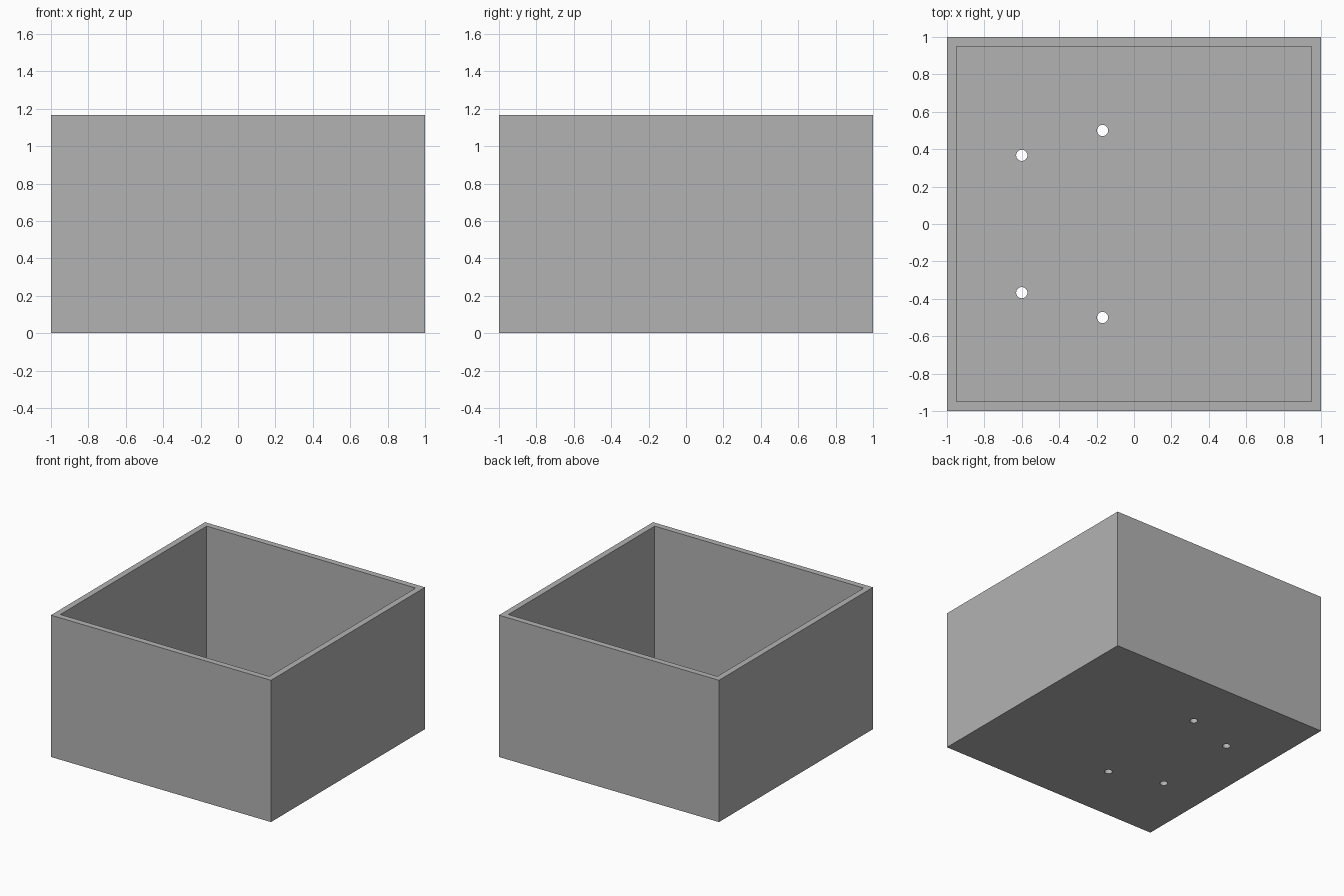
import bpy

WIDTH, HEIGHT, WALL, FLOOR = 2.0, 1.165, 0.05, 0.05
HOLE_RADIUS = 0.03

if "Cube" in bpy.data.objects:
    bpy.data.objects.remove(bpy.data.objects["Cube"], do_unlink=True)

# Single grey material
grey = bpy.data.materials.new("grey")
grey.use_nodes = True
colour = (0.45, 0.45, 0.45, 1)
grey.diffuse_color = colour
grey.node_tree.nodes["Principled BSDF"].inputs["Base Color"].default_value = colour


def block(name, size, bottom):
    """Box centred on the z axis with its underside at the given height."""
    bpy.ops.mesh.primitive_cube_add(size=1, location=(0, 0, bottom + size[2] / 2))
    ob = bpy.context.object
    ob.name = name
    ob.scale = size
    bpy.ops.object.transform_apply(location=True, rotation=False, scale=True)
    ob.data.materials.append(grey)
    return ob


def cut(target, cutter):
    """Subtract the cutter, then remove it."""
    cutter.hide_render = True
    mod = target.modifiers.new("cut", 'BOOLEAN')
    mod.operation = 'DIFFERENCE'
    mod.solver = 'EXACT'
    mod.object = cutter
    bpy.context.view_layer.objects.active = target
    bpy.ops.object.modifier_apply(modifier=mod.name)
    bpy.data.objects.remove(cutter, do_unlink=True)


# Open-topped box
box = block("open_box", (WIDTH, WIDTH, HEIGHT), 0)
inner = WIDTH - 2 * WALL
cut(box, block("cavity_cutter", (inner, inner, HEIGHT), FLOOR))

# Four round holes through the floor, mirrored front to back
for x, y in ((-0.6, 0.367), (-0.168, 0.5)):
    for side in (-1, 1):
        bpy.ops.mesh.primitive_cylinder_add(vertices=32, radius=HOLE_RADIUS, depth=0.4,
                                            location=(x, side * y, 0))
        hole = bpy.context.object
        hole.name = "hole_cutter"
        hole.data.materials.append(grey)
        cut(box, hole)

# Smooth hole walls, sharp box edges
bpy.ops.object.select_all(action='DESELECT')
box.select_set(True)
bpy.context.view_layer.objects.active = box
bpy.ops.object.shade_smooth_by_angle()
